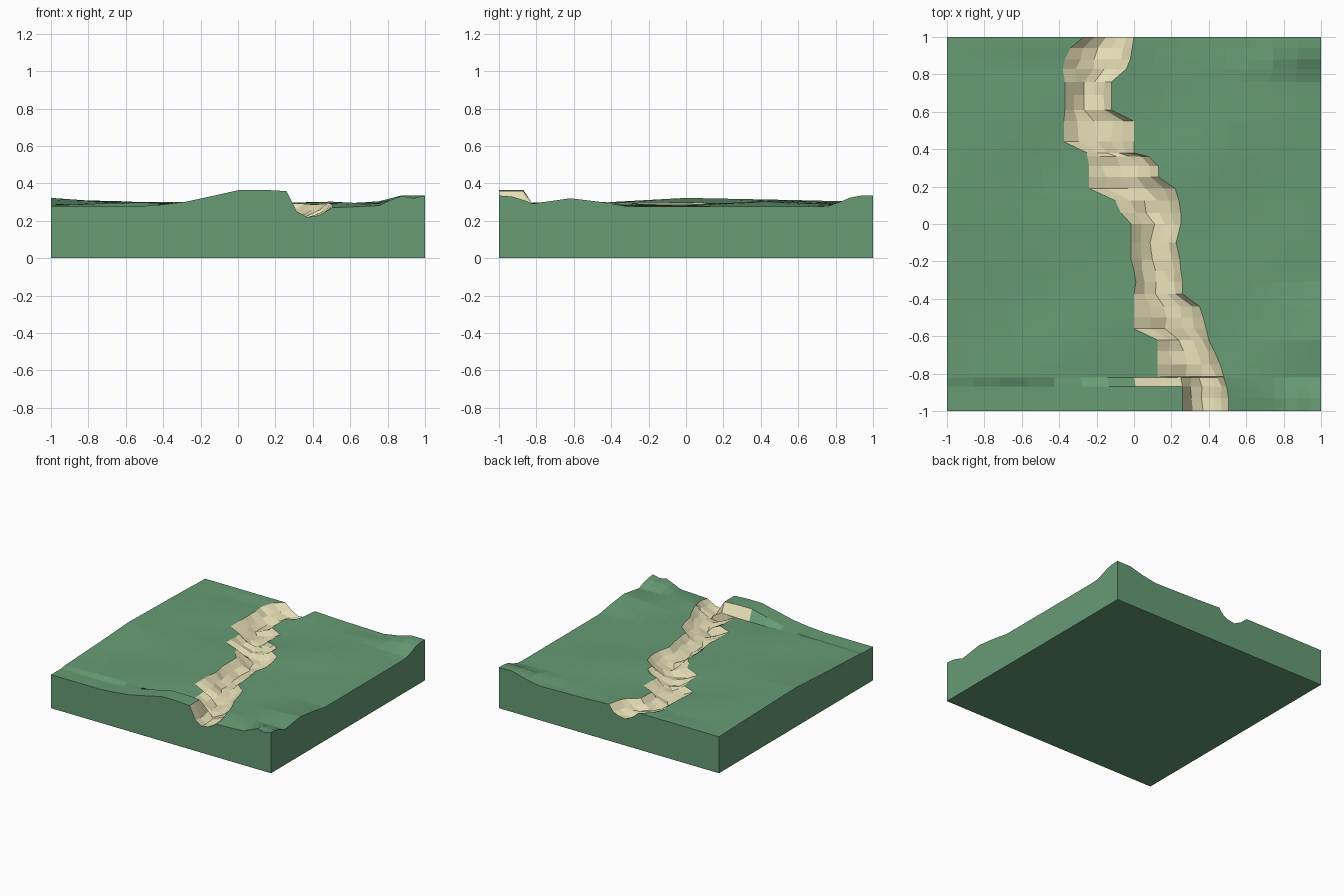
import bpy, bmesh, math, random

if "Cube" in bpy.data.objects:
    bpy.data.objects.remove(bpy.data.objects["Cube"])

random.seed(4)


def material(name, rgb):
    m = bpy.data.materials.new(name)
    m.diffuse_color = (*rgb, 1)
    m.use_nodes = True
    m.node_tree.nodes["Principled BSDF"].inputs["Base Color"].default_value = m.diffuse_color
    return m


def interp(points, t):
    if t <= points[0][0]:
        return points[0][1]
    for (a, u), (b, v) in zip(points, points[1:]):
        if t <= b:
            return u + (v - u) * (t - a) / (b - a)
    return points[-1][1]


def clamp(t):
    return max(0.0, min(1.0, t))


# Height profiles along the four tile edges
FRONT = [(-1, .275), (-.5, .275), (-.25, .305), (0, .365), (.15, .365), (.26, .358),
         (.5, .27), (.75, .28), (.87, .335), (.94, .32), (1, .335)]
BACK = [(-1, .30), (-.28, .30), (0, .30), (.23, .29), (.67, .28), (.87, .335), (1, .335)]
RIGHT = [(-1, .335), (-.93, .32), (-.83, .29), (-.62, .32), (-.45, .30), (-.3, .275),
         (.75, .275), (.85, .31), (.93, .33), (1, .335)]
LEFT = [(-1, .275), (-.4, .30), (0, .322), (.6, .31), (1, .30)]

# Stream bed banks: y, left x, right x
BANKS = [(-1, .26, .505), (-.93, .26, .505), (-.87, .26, .495), (-.82, .25, .48),
         (-.815, .125, .48), (-.75, .125, .46), (-.68, .125, .43), (-.62, .125, .4),
         (-.56, 0, .385), (-.5, 0, .37), (-.44, 0, .35), (-.375, 0, .26),
         (-.31, .01, .26), (-.25, 0, .25), (-.19, -.015, .245), (-.1, -.015, .225),
         (0, -.015, .25), (.06, -.07, .25), (.125, -.1, .24), (.19, -.24, .22),
         (.25, -.24, .13), (.31, -.24, .13), (.36, -.25, .08), (.38, -.25, 0),
         (.44, -.375, 0), (.55, -.375, 0), (.61, -.37, -.12), (.69, -.37, -.12),
         (.76, -.37, -.12), (.83, -.38, -.04), (.88, -.37, -.02), (.94, -.34, -.01),
         (1, -.27, 0)]


def ground(x, y):
    z = .291 + .008 * math.sin(5 * x + 2) * math.cos(4 * y + 1) + .004 * math.sin(9 * y - 4 * x)
    z += (interp(RIGHT, y) - z) * clamp((x - .5) / .5)
    z += (interp(LEFT, y) - z) * clamp((-x - .5) / .5)
    z += (interp(BACK, x) - z) * clamp((y - .83) / .12)
    front = clamp((-.82 - y) / .05) if x < .45 else clamp((-.82 - y) / .18)
    return z + (interp(FRONT, x) - z) * front


def row(y, l, r):
    """One line of points across the tile, following the bed."""
    pts = [(-1 + (l - .25 + 1) * i / 7, None) for i in range(8)] + [(l - .12, None), (l, None)]
    edge = abs(y) == 1
    for f, z in ((.22, .25), (.45, .218), (.68, .228), (.86, .25)):
        j = 0 if edge else random.uniform(-.012, .012)
        pts.append((l + (r - l) * f + j, z + j))
    pts += [(r + (1 - r) * i / 8, None) for i in range(9)]
    return [(x, y, ground(x, y) if z is None else z) for x, z in pts]


# Ground surface with the bed cut in
bm = bmesh.new()
rows = [[bm.verts.new(p) for p in row(*b)] for b in BANKS]
for a, b in zip(rows, rows[1:]):
    for i in range(len(a) - 1):
        f = bm.faces.new((a[i], a[i + 1], b[i + 1], b[i]))
        c = f.calc_center_median()
        ledge = -.87 < c.y < -.82 and 0 < c.x < .3
        f.material_index = 1 if 9 <= i < 14 or ledge else 0

# Side walls and base
rim = [e for e in bm.edges if e.is_boundary]
ext = bmesh.ops.extrude_edge_only(bm, edges=rim)["geom"]
for v in (g for g in ext if isinstance(g, bmesh.types.BMVert)):
    v.co.z = 0
for f in (g for g in ext if isinstance(g, bmesh.types.BMFace)):
    f.material_index = 0
base = [g for g in ext if isinstance(g, bmesh.types.BMEdge) and g.is_boundary]
for f in bmesh.ops.contextual_create(bm, geom=base)["faces"]:
    f.material_index = 0
bmesh.ops.recalc_face_normals(bm, faces=bm.faces)

mesh = bpy.data.meshes.new("terrain_tile")
bm.to_mesh(mesh)
bm.free()
mesh.materials.append(material("grass", (.135, .33, .175)))
mesh.materials.append(material("sand", (.82, .76, .49)))
tile = bpy.data.objects.new("terrain_tile", mesh)
bpy.context.collection.objects.link(tile)
